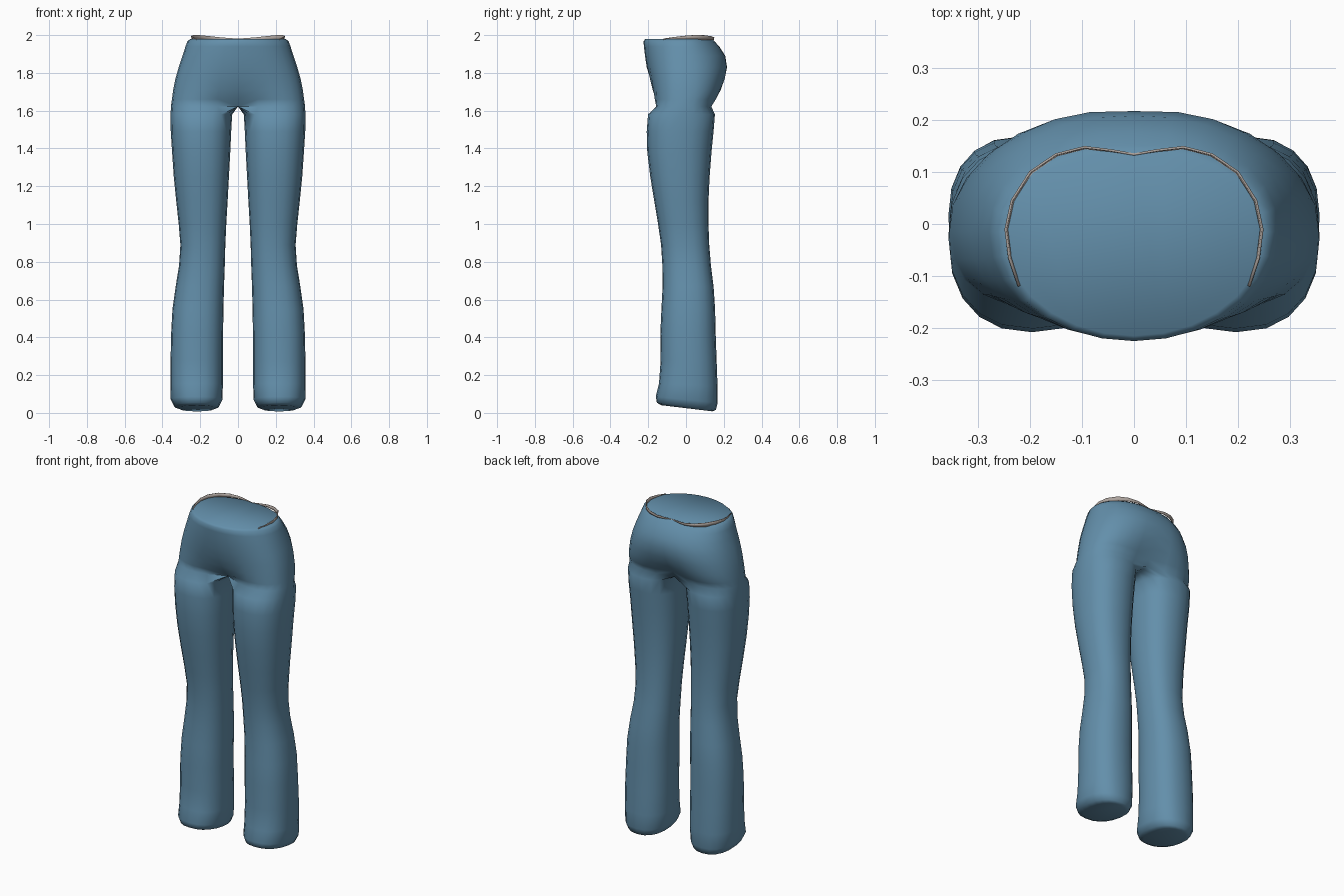
import bpy, bmesh, math

N, M = 20, 7          # sides of a leg ring; ring points -M..M form the outside of the hips


def material(name, rgb):
    m = bpy.data.materials.new(name)
    m.diffuse_color = (*rgb, 1)
    return m


def power(v, e):
    return math.copysign(abs(v) ** e, v)


def finish(name, bm, mat, angle):
    mesh = bpy.data.meshes.new(name)
    bm.to_mesh(mesh)
    bm.free()
    ob = bpy.data.objects.new(name, mesh)
    bpy.context.collection.objects.link(ob)
    mesh.materials.append(mat)
    bpy.ops.object.select_all(action='DESELECT')
    ob.select_set(True)
    bpy.context.view_layer.objects.active = ob
    bpy.ops.object.shade_smooth_by_angle(angle=math.radians(angle))
    mod = ob.modifiers.new("mirror", 'MIRROR')
    mod.use_clip = True
    mod.merge_threshold = 0.0005
    return ob


denim = material("denim blue", (0.125, 0.275, 0.405))
lining = material("lining grey", (0.42, 0.37, 0.34))

# Leg rings: z, inner x, outer x, front y, back y, slope of the ring towards the back
LEG = [
    (0.025, 0.125, 0.310, -0.130, 0.140, 0.12),
    (0.035, 0.100, 0.338, -0.154, 0.158, 0.12),
    (0.070, 0.083, 0.356, -0.160, 0.168, 0.10),
    (0.150, 0.080, 0.357, -0.143, 0.167, 0.04),
    (0.280, 0.080, 0.357, -0.134, 0.162, 0),
    (0.420, 0.079, 0.354, -0.136, 0.157, 0),
    (0.550, 0.077, 0.347, -0.130, 0.154, 0),
    (0.670, 0.074, 0.330, -0.124, 0.146, 0),
    (0.780, 0.070, 0.312, -0.125, 0.132, 0),
    (0.890, 0.067, 0.305, -0.132, 0.123, 0),
    (1.000, 0.062, 0.314, -0.148, 0.119, 0),
    (1.120, 0.055, 0.327, -0.168, 0.119, 0),
    (1.250, 0.048, 0.340, -0.189, 0.125, 0),
    (1.380, 0.041, 0.349, -0.205, 0.135, 0),
    (1.490, 0.036, 0.356, -0.208, 0.146, 0),
    (1.580, 0.031, 0.357, -0.201, 0.153, 0),
]
# Hip rings: z, half width, front y, back y, front dip, back dip, roundness
HIPS = [
    (1.622, 0.355, -0.196, 0.160, 0.100, 0.050, 0.80),
    (1.660, 0.350, -0.195, 0.188, 0.065, 0.060, 0.80),
    (1.710, 0.343, -0.195, 0.206, 0.030, 0.035, 0.82),
    (1.770, 0.331, -0.200, 0.219, 0.010, 0.017, 0.84),
    (1.830, 0.314, -0.208, 0.224, 0, 0.007, 0.87),
    (1.890, 0.294, -0.217, 0.212, 0, 0.004, 0.91),
    (1.940, 0.278, -0.223, 0.182, 0, 0.006, 0.95),
    (1.968, 0.268, -0.225, 0.160, 0, 0.010, 0.98),
    (1.980, 0.252, -0.215, 0.148, 0, 0.012, 1.00),
]

bm = bmesh.new()


def leg_ring(z, x0, x1, y0, y1, slope):
    cx, cy, rx, ry = (x0 + x1) / 2, (y0 + y1) / 2, (x1 - x0) / 2, (y1 - y0) / 2
    ring = []
    for k in range(-M, N - M):
        a = math.tau * k / N
        y = cy + ry * power(math.sin(a), 0.86)
        ring.append(bm.verts.new((cx + rx * power(math.cos(a), 0.86), y, z - slope * y)))
    return ring


def hip_ring(z, w, y0, y1, dip0, dip1, e):
    ring = []
    cy = -0.015
    for k in range(-M, M + 1):
        a = math.pi / 2 * k / M
        x = 0 if abs(k) == M else w * math.cos(a) ** e
        s = power(math.sin(a), e)
        y = cy + s * (y1 - cy if s > 0 else cy - y0)
        fade = (1 - x / w) ** 2
        y += dip0 * fade if k < 0 else -dip1 * fade if k > 0 else 0
        ring.append(bm.verts.new((x, y, z)))
    return ring


def loft(a, b, closed):
    n = len(a)
    for i in range(n if closed else n - 1):
        j = (i + 1) % n
        bm.faces.new((a[i], a[j], b[j], b[i]))


# One leg, closed at the hem
legs = [leg_ring(*r) for r in LEG]
for a, b in zip(legs, legs[1:]):
    loft(a, b, True)
bm.faces.new(legs[0][::-1])

# Half of the hips, closed at the waist
hips = [hip_ring(*r) for r in HIPS]
for a, b in zip(hips, hips[1:]):
    loft(a, b, False)
bm.faces.new(hips[-1])

# Crotch: the inner side of the leg runs up to the centre line
back, front = hips[0][-1].co, hips[0][0].co
inner = N - 2 * M - 1
bridge = [bm.verts.new(back.lerp(front, (i + 1) / (inner + 1))) for i in range(inner)]
loft(legs[-1], hips[0] + bridge, True)

bmesh.ops.recalc_face_normals(bm, faces=bm.faces)
finish("trousers", bm, denim, 65)

# Thin lining edge standing above the waist
EDGE = [(0.222, -0.120, 1.981), (0.240, -0.065, 1.989), (0.247, -0.010, 1.996),
        (0.235, 0.045, 2.0), (0.200, 0.100, 1.999), (0.150, 0.134, 1.994),
        (0.095, 0.148, 1.988), (0.045, 0.142, 1.984), (0, 0.134, 1.981)]
bm = bmesh.new()
low = [bm.verts.new((x * 0.985, y * 0.985, 1.974)) for x, y, z in EDGE]
high = [bm.verts.new(p) for p in EDGE]
loft(low, high, False)
rim = finish("waist_lining", bm, lining, 40)
solid = rim.modifiers.new("thickness", 'SOLIDIFY')
solid.thickness = 0.004
solid.offset = 0
